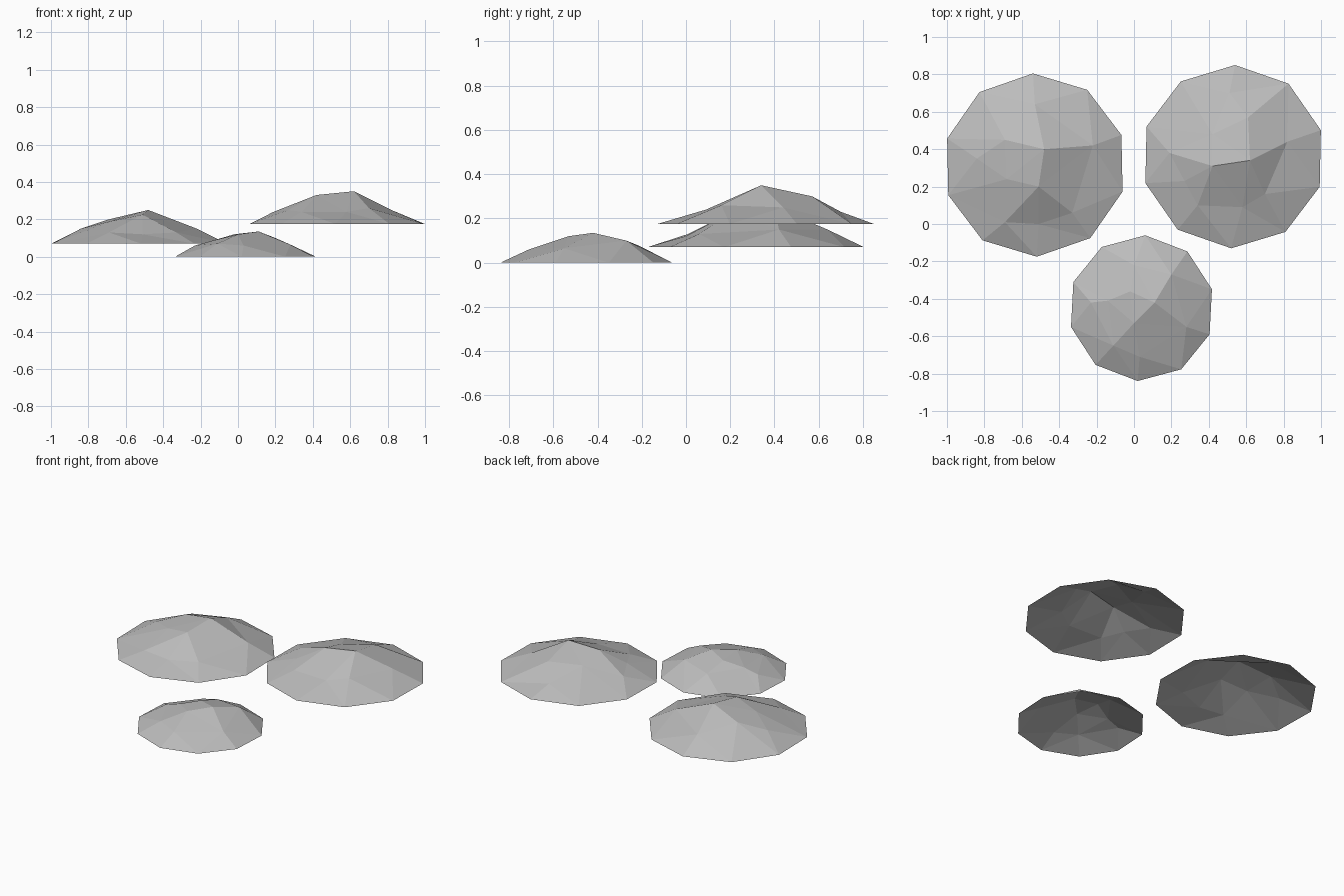
import bpy
import bmesh
from math import cos, sin, radians
from mathutils import Vector
from mathutils.geometry import delaunay_2d_cdt

cube = bpy.data.objects.get("Cube")
if cube:
    bpy.data.objects.remove(cube, do_unlink=True)

# Stone colour
stone = bpy.data.materials.new("stone grey")
stone.use_nodes = True
grey = (0.5, 0.5, 0.5, 1)
stone.diffuse_color = grey
stone.node_tree.nodes["Principled BSDF"].inputs["Base Color"].default_value = grey


def rock_mound(name, centre, radius, turn, peaks):
    """Open faceted shell: a flat ten-sided rim rising to a few peaks."""
    cx, cy, base = centre
    points = []
    for i in range(10):
        angle = radians(90 + turn + 36 * i)
        points.append(Vector((cx + radius * cos(angle), cy + radius * sin(angle), base)))
    points += [Vector(p) for p in peaks]
    rim = [(i, (i + 1) % 10) for i in range(10)]
    flat, _, faces, origin, _, _ = delaunay_2d_cdt([p.xy for p in points], rim, [], 1, 1e-5)

    bm = bmesh.new()
    verts = [bm.verts.new(points[o[0]]) for o in origin]
    for face in faces:
        bm.faces.new([verts[i] for i in face])
    bm.normal_update()
    for face in bm.faces:
        if face.normal.z < 0:
            face.normal_flip()

    mesh = bpy.data.meshes.new(name)
    bm.to_mesh(mesh)
    bm.free()
    mesh.materials.append(stone)
    bpy.context.collection.objects.link(bpy.data.objects.new(name, mesh))


# Middle-height rock, at the back on the -x side
rock_mound("right_rock", (-0.53, 0.315, 0.07), 0.49, 1.2, [
    (-0.48, 0.40, 0.25), (-0.51, 0.20, 0.225), (-0.68, 0.24, 0.19),
    (-0.69, 0.45, 0.20), (-0.84, 0.35, 0.15), (-0.53, 0.64, 0.15),
    (-0.22, 0.42, 0.15), (-0.33, 0.06, 0.13), (-0.51, 0.00, 0.12),
    (-0.69, 0.01, 0.13)])

# Highest rock, at the back on the +x side
rock_mound("left_rock", (0.53, 0.36, 0.175), 0.49, -1.2, [
    (0.62, 0.34, 0.35), (0.42, 0.31, 0.33), (0.61, 0.57, 0.30),
    (0.82, 0.44, 0.25), (0.42, 0.48, 0.29), (0.19, 0.38, 0.24),
    (0.27, 0.23, 0.25), (0.34, 0.10, 0.24), (0.58, 0.09, 0.24),
    (0.70, 0.16, 0.26), (0.51, 0.70, 0.23)])

# Smallest rock, low at the front
rock_mound("front_rock", (0.04, -0.45, 0), 0.39, -3, [
    (0.11, -0.42, 0.135), (0.00, -0.53, 0.12), (0.20, -0.27, 0.10),
    (0.28, -0.55, 0.065), (-0.11, -0.65, 0.07), (0.03, -0.71, 0.06),
    (-0.02, -0.36, 0.12), (-0.14, -0.41, 0.085), (-0.23, -0.42, 0.06),
    (0.00, -0.22, 0.08)])
